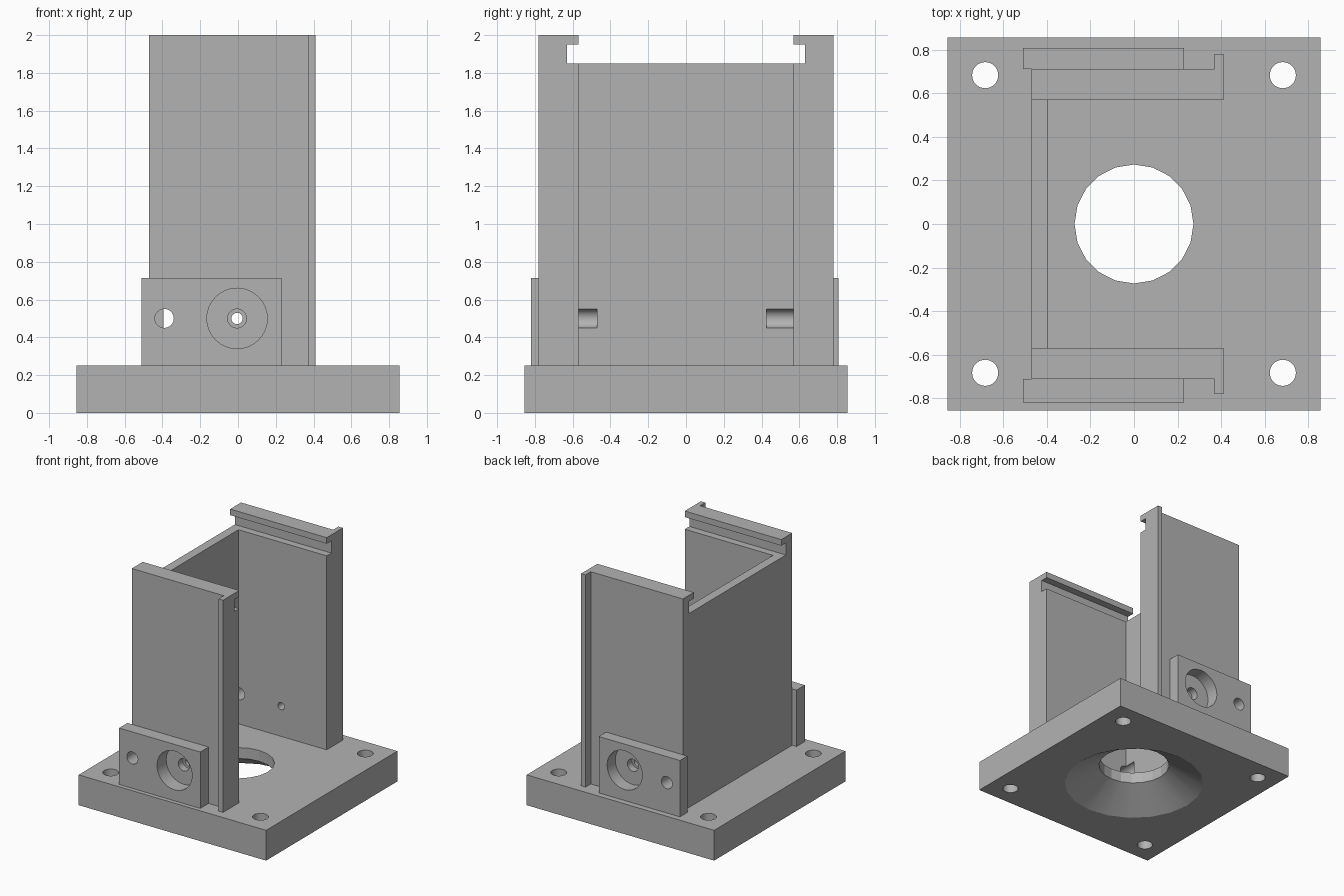
import bpy, bmesh, math
from mathutils import Matrix, Vector

cube = bpy.data.objects.get("Cube")
if cube:
    bpy.data.objects.remove(cube, do_unlink=True)

gray = bpy.data.materials.new("plain_gray")
gray.use_nodes = True
COLOR = (0.45, 0.45, 0.45, 1)
gray.diffuse_color = COLOR
gray.node_tree.nodes["Principled BSDF"].inputs["Base Color"].default_value = COLOR


def finish(bm, name):
    bmesh.ops.recalc_face_normals(bm, faces=bm.faces)
    mesh = bpy.data.meshes.new(name)
    bm.to_mesh(mesh)
    bm.free()
    mesh.materials.append(gray)
    ob = bpy.data.objects.new(name, mesh)
    bpy.context.collection.objects.link(ob)
    return ob


def extrude(name, points, direction):
    """Prism from a flat outline of 3D points."""
    bm = bmesh.new()
    face = bm.faces.new([bm.verts.new(p) for p in points])
    new = bmesh.ops.extrude_face_region(bm, geom=[face], use_keep_orig=True)["geom"]
    bmesh.ops.translate(bm, vec=Vector(direction),
                        verts=[g for g in new if isinstance(g, bmesh.types.BMVert)])
    return finish(bm, name)


def box(name, x, y, z):
    outline = [(x[0], y[0], z[0]), (x[1], y[0], z[0]), (x[1], y[1], z[0]), (x[0], y[1], z[0])]
    return extrude(name, outline, (0, 0, z[1] - z[0]))


def lathe(name, profile, segments, matrix):
    """Closed turned solid from (radius, height) pairs."""
    bm = bmesh.new()
    rings = []
    for r, h in profile:
        angles = [math.tau * i / segments for i in range(segments)]
        rings.append([bm.verts.new((r * math.cos(a), r * math.sin(a), h)) for a in angles])
    for low, high in zip(rings, rings[1:]):
        for i in range(segments):
            j = (i + 1) % segments
            bm.faces.new((low[i], low[j], high[j], high[i]))
    bm.faces.new(rings[0])
    bm.faces.new(rings[-1])
    bm.transform(matrix)
    cutter = finish(bm, name)
    cutter.hide_render = True
    return cutter


def cut(ob, cutters):
    bpy.context.view_layer.objects.active = ob
    for c in cutters:
        mod = ob.modifiers.new("cut", "BOOLEAN")
        mod.operation, mod.solver, mod.object = "DIFFERENCE", "EXACT", c
        bpy.ops.object.modifier_apply(modifier=mod.name)


HALF, FLOOR, TOP = 0.855, 0.25, 2.0
X0, X1 = -0.47, 0.41
parts, cutters = [], []

# Base plate with corner holes and a funnel-shaped opening
base = box("base_plate", (-HALF, HALF), (-HALF, HALF), (0, FLOOR))
base_cuts = [lathe("funnel_cutter", [(0.623, -0.05), (0.273, 0.16), (0.273, 0.3)],
                   20, Matrix())]
for sx in (-1, 1):
    for sy in (-1, 1):
        place = Matrix.Translation((sx * 0.683, sy * 0.683, 0))
        base_cuts.append(lathe("corner_cutter", [(0.06, -0.1), (0.06, 0.4)], 32, place))
cut(base, base_cuts)
parts.append(base)
cutters += base_cuts

# Rear panel joining the two side walls
panel = box("rear_panel", (X0, -0.395), (-0.57, 0.57), (FLOOR, 1.85))
parts.append(panel)

# Side walls: slotted top, edge flange and screw bracket
for s, side, outer, drill_end in ((-1, "front", 0.82, 0.47), (1, "back", 0.807, 0.425)):
    def slotted(name, x, out):
        profile = [(0.57, FLOOR), (out, FLOOR), (out, TOP), (0.57, TOP),
                   (0.57, 1.95), (0.63, 1.95), (0.63, 1.85), (0.57, 1.85)]
        return extrude(name, [(x[0], s * y, z) for y, z in profile], (x[1] - x[0], 0, 0))

    wall = slotted(side + "_wall", (X0, X1), 0.712)
    flange = box(side + "_flange", (0.37, X1), sorted((s * 0.71, s * 0.78)), (FLOOR, TOP))
    bracket = box(side + "_bracket", (-0.51, 0.23), sorted((s * 0.712, s * outer)),
                  (FLOOR, 0.715))

    turn = Matrix.Rotation(-s * math.pi / 2, 4, "X")
    pin = lathe(side + "_pin_cutter", [(0.05, drill_end), (0.05, 0.95)], 32,
                Matrix.Translation((-0.39, 0, 0.5)) @ turn)
    screw = lathe(side + "_screw_cutter",
                  [(0.03, 0.5), (0.03, 0.64), (0.05, 0.64), (0.05, 0.7),
                   (0.16, 0.7), (0.16, 0.95)], 32,
                  Matrix.Translation((-0.005, 0, 0.5)) @ turn)
    cut(wall, [pin, screw])
    cut(bracket, [pin, screw])
    cut(panel, [pin])
    cutters += [pin, screw]
    parts += [wall, flange, bracket]

for c in cutters:
    bpy.data.objects.remove(c, do_unlink=True)

# Smooth the round holes, keep every other edge crisp
bpy.ops.object.select_all(action="DESELECT")
for ob in parts:
    ob.select_set(True)
bpy.context.view_layer.objects.active = base
bpy.ops.object.shade_smooth_by_angle(angle=math.radians(15))
